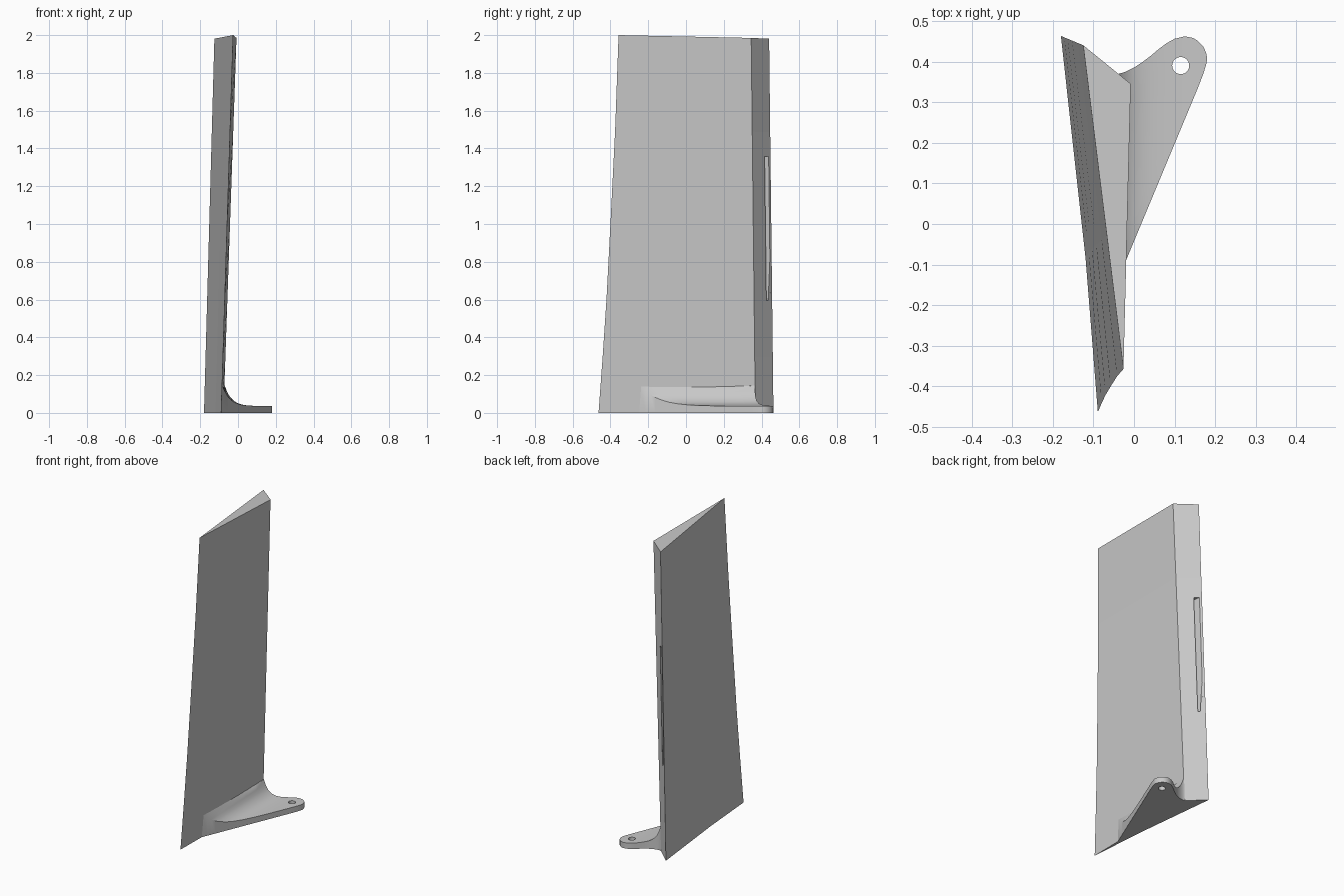
import bpy, bmesh, math
from mathutils import Vector

cube = bpy.data.objects.get("Cube")
if cube:
    bpy.data.objects.remove(cube, do_unlink=True)

grey = bpy.data.materials.new("plain grey")
grey.use_nodes = True
grey.diffuse_color = (0.58, 0.58, 0.58, 1)
grey.node_tree.nodes["Principled BSDF"].inputs["Base Color"].default_value = (0.58, 0.58, 0.58, 1)


def loft(name, rings):
    """Skin a list of equal closed rings and cap both ends."""
    bm = bmesh.new()
    loops = [[bm.verts.new(p) for p in ring] for ring in rings]
    for a, b in zip(loops, loops[1:]):
        for i in range(len(a)):
            j = (i + 1) % len(a)
            bm.faces.new((a[i], a[j], b[j], b[i]))
    bm.faces.new(loops[0][::-1])
    bm.faces.new(loops[-1])
    bmesh.ops.recalc_face_normals(bm, faces=bm.faces)
    mesh = bpy.data.meshes.new(name)
    bm.to_mesh(mesh)
    bm.free()
    mesh.materials.append(grey)
    obj = bpy.data.objects.new(name, mesh)
    bpy.context.collection.objects.link(obj)
    return obj


def select(obj):
    bpy.ops.object.select_all(action='DESELECT')
    obj.select_set(True)
    bpy.context.view_layer.objects.active = obj


def cut(obj, cutter):
    mod = obj.modifiers.new("cut", 'BOOLEAN')
    mod.operation, mod.solver, mod.object = 'DIFFERENCE', 'EXACT', cutter
    select(obj)
    bpy.ops.object.modifier_apply(modifier=mod.name)
    bpy.data.objects.remove(cutter, do_unlink=True)


def section(t, front_y):
    """Wedge-shaped blade section at height fraction t."""
    def mix(a, b):
        return Vector(a).lerp(Vector(b), t)
    front = mix((-0.089, 0, 0), (-0.026, 0, 2.0))
    front.y = front_y
    right = mix((-0.077, 0.367, 0), (-0.008, 0.345, 1.985))
    left = mix((-0.18, 0.463, 0), (-0.125, 0.44, 1.981))
    middle = left.lerp(front, 0.59)
    middle.x += 0.007 * (1 - t)
    return [front, right, left, middle]


# Blade with a curved leading edge
leading = [(0, -0.463), (0.15, -0.441), (0.3, -0.421), (0.5, -0.4),
           (0.75, -0.375), (1, -0.357)]
blade = loft("blade", [section(t, y) for t, y in leading])

# Narrow pocket in the back face, sunk parallel to the left face
inward = Vector((0.124, -0.992, 0))
rings = []
for t in (0.3, 0.685):
    _, right, left, _ = section(t, -0.4)
    a, b = left.lerp(right, 0.1), left.lerp(right, 0.32)
    rings.append([a - inward * 0.03, b - inward * 0.03, b + inward * 0.05, a + inward * 0.05])
cut(blade, loft("pocket_cutter", rings))


# Foot flange: flat tab that sweeps up into the blade
def flange_top(x, y):
    face_x = -0.071 + 0.0155 * (y - 0.365) / 0.83
    return 0.036 + 0.112 * math.exp(-max(0, x - face_x) / 0.035)


def flange_front(x):
    return -0.081 + 2.4 * (x + 0.016)


back_edge = [(-0.095, 0.37), (-0.085, 0.37), (-0.07, 0.366), (-0.06, 0.366), (-0.05, 0.367),
             (-0.04, 0.369), (-0.02, 0.375), (0, 0.385), (0.02, 0.398), (0.04, 0.413),
             (0.06, 0.43), (0.08, 0.445), (0.1, 0.456), (0.125, 0.462), (0.145, 0.458),
             (0.157, 0.451)]
outline = [(x, flange_front(x), y) for x, y in back_edge]
outline += [(0.17, 0.368, 0.438), (0.177, 0.39, 0.423), (0.18, 0.404, 0.41)]
ROWS = 6
rings = []
for x, y0, y1 in outline:
    ys = [y0 + (y1 - y0) * i / ROWS for i in range(ROWS + 1)]
    rings.append([(x, y0, 0), (x, y1, 0)] + [(x, y, flange_top(x, y)) for y in reversed(ys)])
flange = loft("foot_flange", rings)

# Bolt hole through the flange
circle = [(0.115 + 0.021 * math.cos(a), 0.39 + 0.021 * math.sin(a))
          for a in (math.tau * i / 32 for i in range(32))]
cut(flange, loft("hole_cutter", [[(x, y, z) for x, y in circle] for z in (-0.1, 0.2)]))

select(flange)
bpy.ops.object.shade_smooth_by_angle(angle=math.radians(35))
